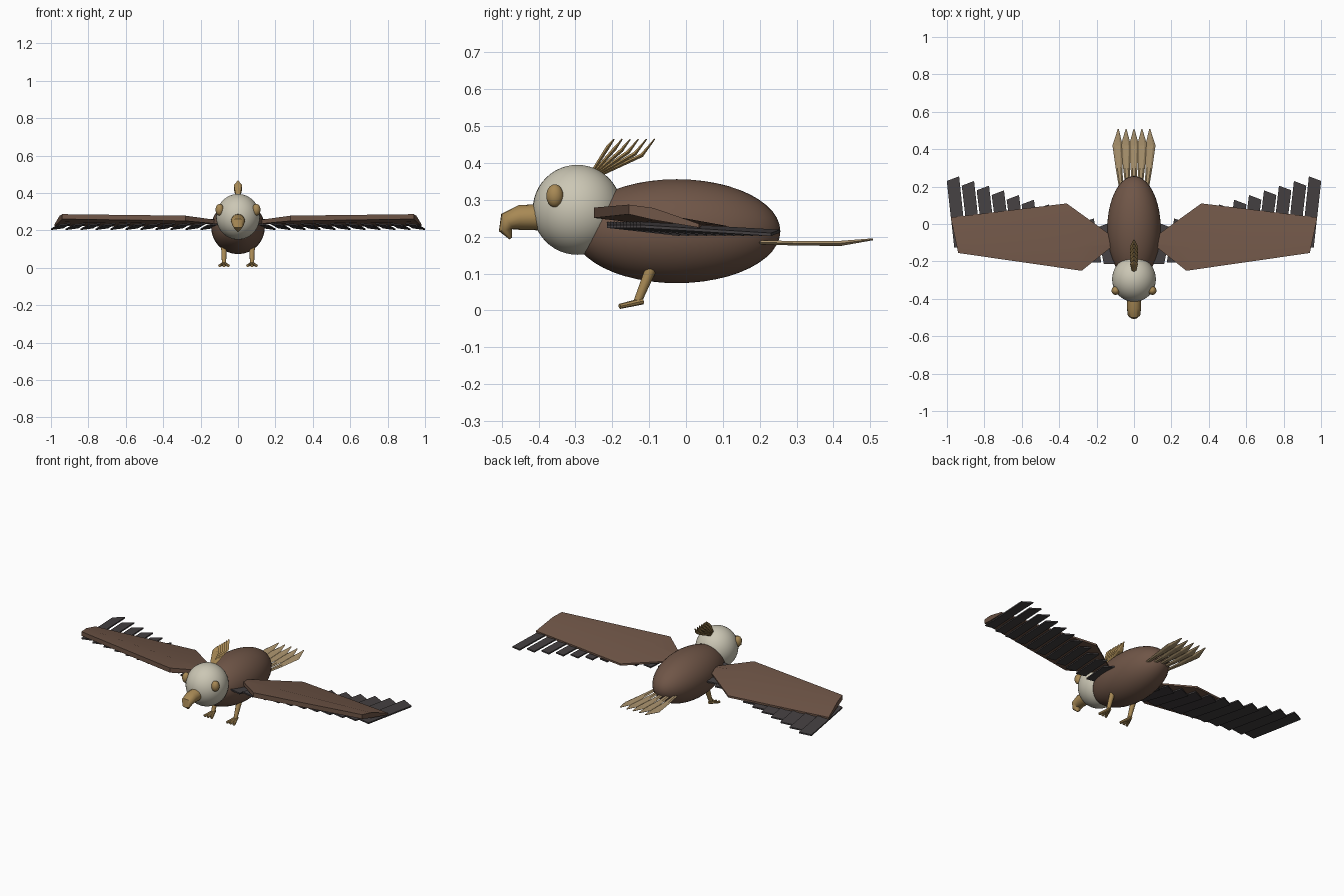
import bpy, bmesh, math
from mathutils import Vector

cube = bpy.data.objects.get("Cube")
if cube:
    bpy.data.objects.remove(cube, do_unlink=True)


def material(name, rgb):
    m = bpy.data.materials.new(name)
    m.use_nodes = True
    m.diffuse_color = (*rgb, 1)
    m.node_tree.nodes["Principled BSDF"].inputs["Base Color"].default_value = (*rgb, 1)
    return m


BROWN = material("warm brown", (0.16, 0.092, 0.063))
CREAM = material("cream", (0.60, 0.57, 0.46))
GOLD = material("golden horn", (0.39, 0.25, 0.09))
TAN = material("pale tan", (0.43, 0.31, 0.165))
DARK = material("charcoal", (0.058, 0.051, 0.053))


def shade(obj, angle):
    bpy.ops.object.select_all(action='DESELECT')
    obj.select_set(True)
    bpy.context.view_layer.objects.active = obj
    bpy.ops.object.shade_smooth_by_angle(angle=math.radians(angle))


def loft(name, groups, mat, angle=0):
    """Skin each group of rings into a closed solid; all groups share one object."""
    bm = bmesh.new()
    for rings in groups:
        vs = [[bm.verts.new(p) for p in ring] for ring in rings]
        n = len(vs[0])
        for a, b in zip(vs, vs[1:]):
            for i in range(n):
                j = (i + 1) % n
                bm.faces.new((a[i], a[j], b[j], b[i]))
        bm.faces.new(vs[0])
        bm.faces.new(vs[-1])
    bmesh.ops.recalc_face_normals(bm, faces=bm.faces)
    mesh = bpy.data.meshes.new(name)
    bm.to_mesh(mesh)
    bm.free()
    mesh.materials.append(mat)
    obj = bpy.data.objects.new(name, mesh)
    bpy.context.collection.objects.link(obj)
    if angle:
        shade(obj, angle)
    return obj


def tube(path, radii, sides=12):
    """Rings of elliptical section (width, height) along a path."""
    pts = [Vector(p) for p in path]
    rings = []
    for k, p in enumerate(pts):
        t = (pts[min(k + 1, len(pts) - 1)] - pts[max(k - 1, 0)]).normalized()
        x = Vector((1, 0, 0))
        side = (x - t * t.dot(x)).normalized()
        up = side.cross(t)
        w, h = radii[k]
        rings.append([p + side * w * math.cos(a) + up * h * math.sin(a)
                      for a in (math.tau * i / sides for i in range(sides))])
    return rings


def ellipsoid(name, centre, size, mat):
    bpy.ops.mesh.primitive_uv_sphere_add(segments=40, ring_count=24, location=centre)
    obj = bpy.context.object
    obj.name = name
    obj.scale = size
    obj.rotation_euler.x = 0
    obj.data.materials.append(mat)
    shade(obj, 60)
    return obj


# Body and head
ellipsoid("body", (0, -0.025, 0.215), (0.143, 0.281, 0.141), BROWN)
ellipsoid("head", (0, -0.295, 0.273), (0.117, 0.121, 0.122), CREAM)

# Hooked beak
loft("beak", [tube([(0, -0.38, 0.253), (0, -0.45, 0.252), (0, -0.483, 0.241),
                    (0, -0.49, 0.218), (0, -0.476, 0.195)],
                   [(0.038, 0.036), (0.037, 0.034), (0.035, 0.028),
                    (0.026, 0.018), (0.004, 0.004)], 16)], GOLD, 50)

# Crest feathers fanning backwards
crest = []
for i in range(6):
    f = i / 5
    base = (0, -0.255 + 0.02 * f, 0.375 - 0.008 * f)
    bend = (0, -0.212 + 0.092 * f, 0.443 - 0.022 * f)
    tip = (0, -0.195 + 0.11 * f, 0.465)
    crest.append(tube([base, bend, tip],
                      [(0.01, 0.005), (0.022, 0.006), (0.003, 0.002)], 6))
loft("crest", crest, GOLD)

# Tail feathers
tail = []
for i in range(-2, 3):
    tail.append(tube([(0.033 * i, 0.17, 0.186), (0.04 * i, 0.3, 0.182),
                      (0.044 * i, 0.42, 0.182), (0.042 * i, 0.507, 0.193)],
                     [(0.01, 0.006), (0.018, 0.007), (0.027, 0.008), (0.003, 0.003)], 6))
loft("tail", tail, TAN)


def wing_section(s, lead, trail, thick):
    """Six-sided section between leading and trailing edge points."""
    a, b = Vector(lead), Vector(trail)
    mid = a.lerp(b, 0.35)
    up = Vector((0, 0, thick))
    ring = [a + up * 0.5, mid + up * 0.75, b + up * 0.2,
            b - up * 0.2, mid - up * 0.5, a - up * 0.5]
    return [(s * p.x, p.y, p.z) for p in ring]


for s, side in ((1, "left"), (-1, "right")):
    # Eye
    ellipsoid(side + "_eye", (s * 0.098, -0.356, 0.311), (0.022, 0.023, 0.031), GOLD)

    # Wing
    loft(side + "_wing", [[
        wing_section(s, (0.11, -0.115, 0.245), (0.11, -0.07, 0.243), 0.02),
        wing_section(s, (0.28, -0.25, 0.265), (0.36, 0.11, 0.224), 0.028),
        wing_section(s, (0.94, -0.155, 0.274), (0.98, 0.035, 0.23), 0.026)]], BROWN, 25)

    # Flight feathers layered under the wing, longest at the tip
    feathers = []
    for i in range(11):
        x = 0.968 - 0.08 * i
        start = -0.125 - 0.009 * i
        end = 0.255 - 0.025 * i
        rings = []
        for lean, y_in, y_out, z in ((-0.04, start, start, 0.232),
                                     (0, end, end - 0.025, 0.21)):
            xi, xo = x + lean - 0.033, x + lean + 0.033
            rings.append([(s * xi, y_in, z + 0.009), (s * xo, y_out, z),
                          (s * xo, y_out, z - 0.008), (s * xi, y_in, z + 0.001)])
        feathers.append(rings)
    loft(side + "_flight_feathers", feathers, DARK)

    # Leg and three toes
    ankle = (s * 0.075, -0.131, 0.025)
    loft(side + "_leg", [tube([(s * 0.075, -0.09, 0.125), ankle],
                              [(0.016, 0.016), (0.011, 0.011)])], GOLD, 40)
    toes = [tube([(s * 0.075, -0.118, 0.025), (s * 0.075 + 0.024 * k, -0.18, 0.011)],
                 [(0.01, 0.009), (0.008, 0.007)], 8) for k in (-1, 0, 1)]
    loft(side + "_foot", toes, GOLD, 40)

# Rest the toes exactly on the ground
bpy.context.view_layer.update()
